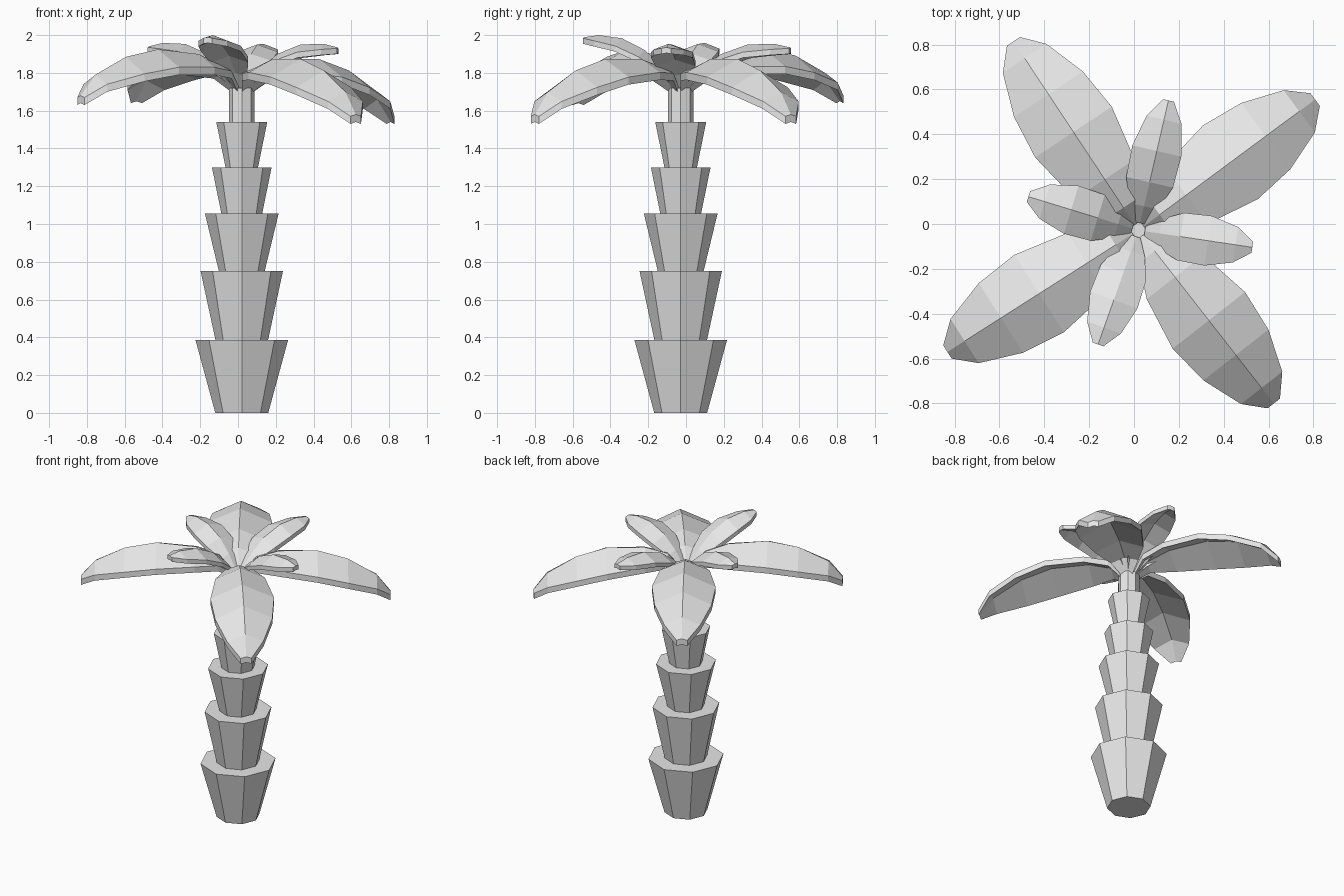
import bpy
import bmesh
from math import cos, sin, radians
from mathutils import Vector

cube = bpy.data.objects.get("Cube")
if cube:
    bpy.data.objects.remove(cube, do_unlink=True)

# Single plain grey
grey = bpy.data.materials.new("plain_grey")
grey.use_nodes = True
GREY = (0.8, 0.8, 0.8, 1)
grey.diffuse_color = GREY
grey.node_tree.nodes["Principled BSDF"].inputs["Base Color"].default_value = GREY

AXIS = Vector((0.02, -0.028, 0))


def trunk_tier(name, z0, z1, r0, r1):
    """Eight-sided flared tier of the trunk."""
    bpy.ops.mesh.primitive_cone_add(
        vertices=8, radius1=r0, radius2=r1, depth=z1 - z0,
        location=AXIS + Vector((0, 0, (z0 + z1) / 2)))
    tier = bpy.context.object
    tier.name = name
    tier.data.materials.append(grey)


def leaf(name, rows, angle, scale, tilt, thick):
    """Roof-shaped closed blade; rows hold reach, half width, ridge height, edge droop."""
    out = Vector((cos(radians(angle)), sin(radians(angle)), 0))
    side = Vector((-out.y, out.x, 0))
    bm = bmesh.new()
    rings = []
    for reach, half, ridge, droop in rows:
        mid = AXIS + out * reach * scale + Vector((0, 0, ridge + tilt * reach))
        down = Vector((0, 0, -droop))
        under = Vector((0, 0, -thick))
        top = [mid + side * half + down, mid, mid - side * half + down]
        bottom = [p + under for p in reversed(top)]
        rings.append([bm.verts.new(p) for p in top + bottom])
    for a, b in zip(rings, rings[1:]):
        for i in range(6):
            j = (i + 1) % 6
            bm.faces.new((a[i], a[j], b[j], b[i]))
    bm.faces.new(rings[0])
    bm.faces.new(rings[-1])
    bmesh.ops.recalc_face_normals(bm, faces=bm.faces)
    mesh = bpy.data.meshes.new(name)
    bm.to_mesh(mesh)
    bm.free()
    mesh.materials.append(grey)
    bpy.context.collection.objects.link(bpy.data.objects.new(name, mesh))


# Trunk: stacked flared tiers and a thin neck
tiers = [(0, 0.385, 0.14, 0.245), (0.38, 0.75, 0.138, 0.218),
         (0.745, 1.055, 0.12, 0.195), (1.05, 1.3, 0.107, 0.158),
         (1.295, 1.54, 0.085, 0.135)]
for n, tier in enumerate(tiers, 1):
    trunk_tier(f"trunk_tier_{n}", *tier)
trunk_tier("trunk_neck", 1.53, 1.72, 0.068, 0.068)

# Large drooping leaves
LARGE = [(0.03, 0.02, 1.73, 0.005), (0.12, 0.09, 1.84, 0.03),
         (0.27, 0.16, 1.9, 0.07), (0.52, 0.205, 1.925, 0.095),
         (0.72, 0.184, 1.885, 0.09), (0.91, 0.117, 1.79, 0.05),
         (1.0, 0.035, 1.68, 0.01)]
for name, angle, scale, tilt in [
        ("large_leaf_back_left", 36.5, 0.98, -0.1),
        ("large_leaf_back_right", 123.5, 1.01, 0.01),
        ("large_leaf_front_right", 212.5, 1.01, 0),
        ("large_leaf_front_left", -52, 0.98, -0.1)]:
    leaf(name, LARGE, angle, scale, tilt, 0.04)

# Small upright leaves
SMALL = [(0.03, 0.02, 1.74, 0.005), (0.1, 0.065, 1.82, 0.02),
         (0.2, 0.107, 1.9, 0.035), (0.33, 0.112, 1.95, 0.04),
         (0.46, 0.08, 1.954, 0.03), (0.54, 0.025, 1.935, 0.005)]
for name, angle, scale, tilt in [
        ("small_leaf_left", -8.5, 0.95, 0),
        ("small_leaf_back", 77, 1.1, 0),
        ("small_leaf_right", 163, 0.95, 0.01),
        ("small_leaf_front", 250.5, 1.0, 0.1)]:
    leaf(name, SMALL, angle, scale, tilt, 0.03)
